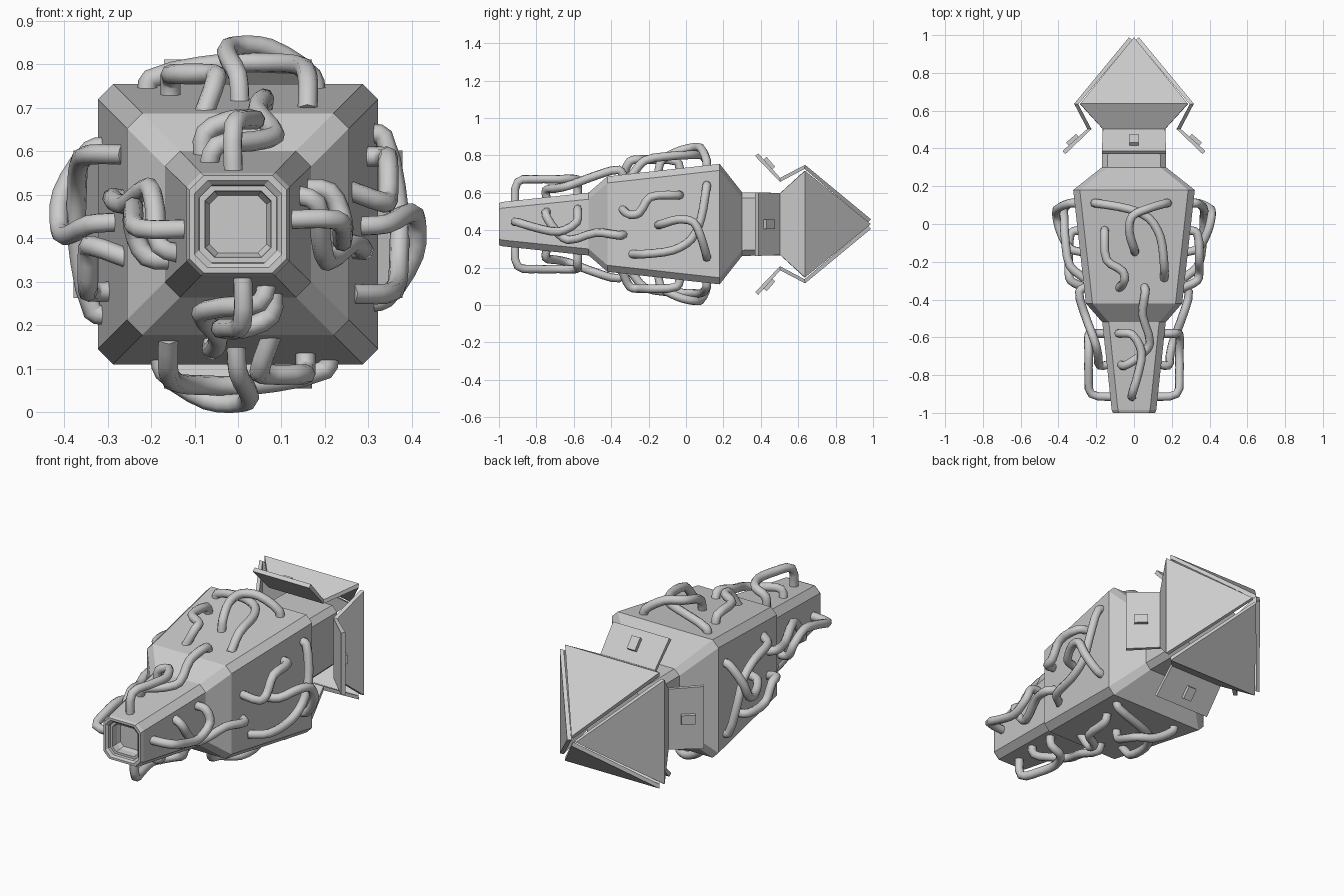
import bpy, bmesh, math
from mathutils import Matrix, Vector

if "Cube" in bpy.data.objects:
    bpy.data.objects.remove(bpy.data.objects["Cube"])

Z0 = 0.4325                      # height of the long axis
SPIN = [Matrix.Translation((0, 0, Z0)) @ Matrix.Rotation(math.radians(90 * i), 4, 'Y')
        for i in range(4)]
SIDES = ["top", "right", "bottom", "left"]


def add_object(name, data, matrix):
    ob = bpy.data.objects.new(name, data)
    bpy.context.collection.objects.link(ob)
    ob.matrix_world = matrix
    return ob


def mesh_from(bm, name):
    me = bpy.data.meshes.new(name)
    bm.to_mesh(me)
    bm.free()
    return me


def octagon(r, c):
    a = r - c
    return [(a, -r), (r, -a), (r, a), (a, r), (-a, r), (-r, a), (-r, -a), (-a, -r)]


# hull: chamfered square sections (y, half size, chamfer), starting inside the nose recess
sections = [(-0.92, 0.066, 0.02), (-0.94, 0.074, 0.022), (-0.975, 0.076, 0.022),
            (-0.975, 0.088, 0.027), (-0.99, 0.09, 0.03), (-1.0, 0.10, 0.03),
            (-1.0, 0.112, 0.033), (-0.985, 0.118, 0.033), (-0.52, 0.168, 0.035),
            (-0.42, 0.255, 0.035), (0.18, 0.322, 0.035), (0.30, 0.17, 0.03),
            (0.62, 0.165, 0.03)]
bm = bmesh.new()
rings = [[bm.verts.new((x, y, z)) for x, z in octagon(r, c)] for y, r, c in sections]
for a, b in zip(rings, rings[1:]):
    for i in range(8):
        j = (i + 1) % 8
        bm.faces.new((a[i], a[j], b[j], b[i]))
bm.faces.new(rings[0])
bm.faces.new(rings[-1])
bmesh.ops.recalc_face_normals(bm, faces=bm.faces)
add_object("hull", mesh_from(bm, "hull"), SPIN[0])

# tail panel: folded plate with a raised rim (y, distance from axis, half width)
bm = bmesh.new()
tip = bm.verts.new((0, 1.0, 0.04))
rows = [[bm.verts.new((s * w, y, r)) for s in (-1, 1)]
        for y, r, w in [(0.64, 0.338, 0.285), (0.505, 0.27, 0.165), (0.40, 0.39, 0.17)]]
bm.faces.new((tip, rows[0][0], rows[0][1]))
for a, b in zip(rows, rows[1:]):
    bm.faces.new((a[0], b[0], b[1], a[1]))
bm.normal_update()
inner = list(bm.faces)
bmesh.ops.inset_region(bm, faces=inner, thickness=0.025, use_even_offset=True)
bmesh.ops.inset_region(bm, faces=inner, thickness=0.004, depth=-0.018, use_even_offset=True)
panel_mesh = mesh_from(bm, "tail_panel")

# small latch block on the flared end of each panel
bm = bmesh.new()
bmesh.ops.create_cube(bm, size=1)
bmesh.ops.scale(bm, vec=(0.05, 0.07, 0.024), verts=bm.verts)
bmesh.ops.transform(bm, verts=bm.verts, matrix=Matrix.Translation((0, 0.445, 0.325))
                    @ Matrix.Rotation(math.atan2(-0.12, 0.105), 4, 'X'))
latch_mesh = mesh_from(bm, "panel_latch")

# pipes on one face: (x, y, distance from axis)
PIPES = {
    "rear_pipe_long": [(-0.21, 0.11, 0.29), (-0.20, 0.11, 0.335), (-0.03, 0.08, 0.37),
                       (0.08, 0.03, 0.37), (0.14, -0.07, 0.365), (0.16, -0.22, 0.34),
                       (0.16, -0.29, 0.26)],
    "rear_pipe_high": [(0.18, 0.11, 0.29), (0.17, 0.11, 0.34), (0.07, 0.08, 0.405),
                       (-0.01, 0.04, 0.41), (-0.025, -0.04, 0.39), (0.0, -0.13, 0.34),
                       (0.005, -0.15, 0.27)],
    "rear_pipe_short": [(-0.155, -0.03, 0.28), (-0.155, -0.05, 0.335), (-0.145, -0.19, 0.345),
                        (-0.06, -0.25, 0.345), (-0.05, -0.30, 0.335), (-0.08, -0.34, 0.25)],
    "nose_pipe_link": [(0.055, -0.33, 0.25), (0.06, -0.36, 0.29), (0.045, -0.48, 0.26),
                       (0.085, -0.63, 0.205), (0.03, -0.70, 0.19), (-0.05, -0.75, 0.18),
                       (-0.07, -0.74, 0.12)],
    "nose_pipe_loop": [(-0.08, -0.58, 0.14), (-0.075, -0.58, 0.21), (-0.01, -0.585, 0.24),
                       (0.04, -0.68, 0.24), (0.02, -0.80, 0.24), (-0.01, -0.90, 0.225),
                       (-0.01, -0.915, 0.10)],
}
pipe_curves = {}
for name, pts in PIPES.items():
    cu = bpy.data.curves.new(name, 'CURVE')
    cu.dimensions = '3D'
    cu.bevel_depth = 0.023
    cu.bevel_resolution = 2
    cu.resolution_u = 3
    cu.use_fill_caps = True
    sp = cu.splines.new('BEZIER')
    sp.bezier_points.add(len(pts) - 1)
    vs = [Vector(p) for p in pts]
    for i, bp in enumerate(sp.bezier_points):
        # short handles along the local tangent give tight bends
        p, q = vs[max(i - 1, 0)], vs[min(i + 1, len(vs) - 1)]
        t = (q - p).normalized()
        bp.handle_left_type = bp.handle_right_type = 'FREE'
        bp.co = vs[i]
        bp.handle_left = vs[i] - t * (vs[i] - p).length * 0.3
        bp.handle_right = vs[i] + t * (q - vs[i]).length * 0.3
    pipe_curves[name] = cu

# repeat panels, latches and pipes on the four sides
for side, m in zip(SIDES, SPIN):
    panel = add_object("tail_panel_" + side, panel_mesh, m)
    mod = panel.modifiers.new("thickness", 'SOLIDIFY')
    mod.thickness = 0.022
    mod.offset = -1
    add_object("panel_latch_" + side, latch_mesh, m)
    for name, cu in pipe_curves.items():
        add_object(name + "_" + side, cu, m)
